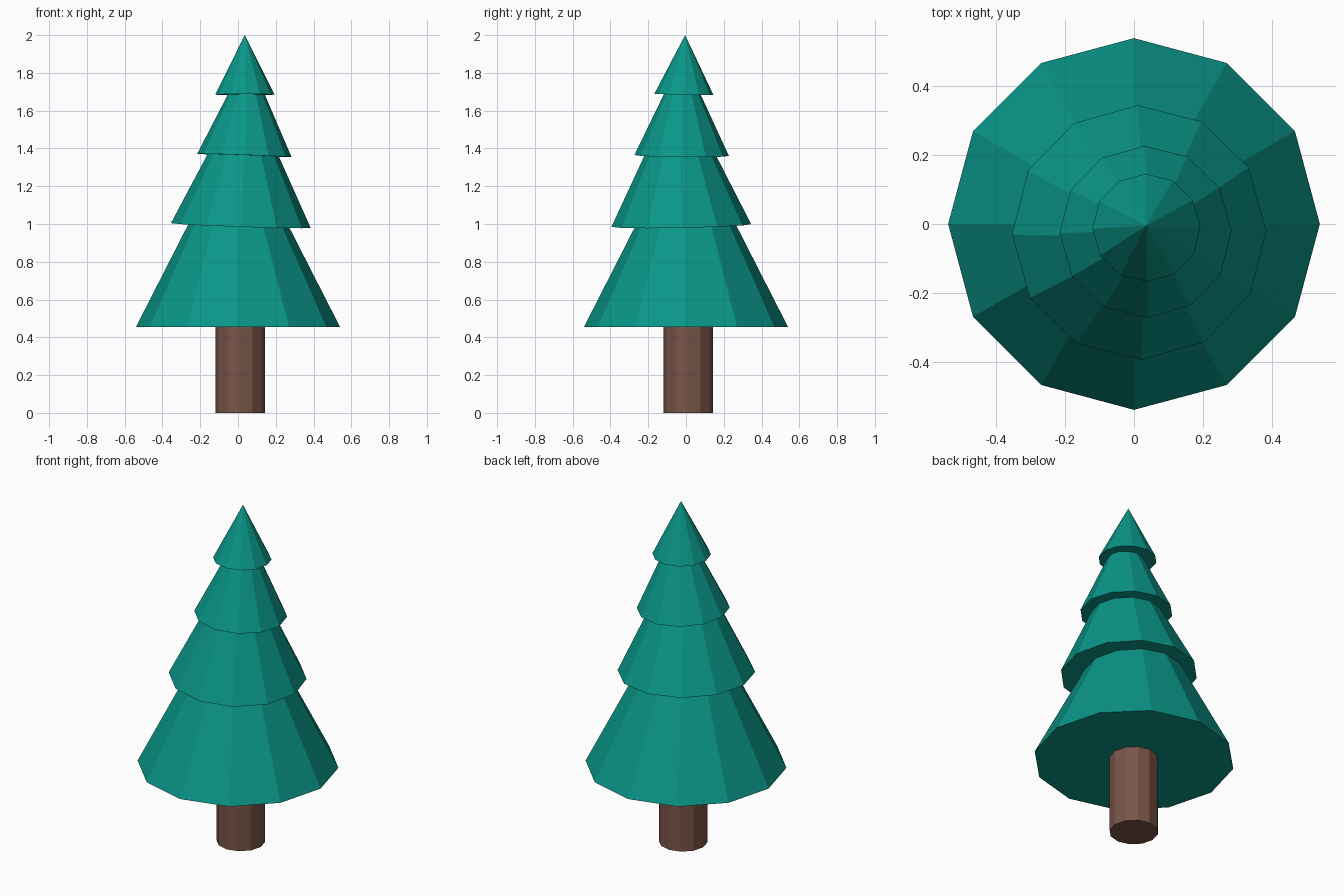
import bpy
import bmesh
from mathutils import Euler, Matrix, Vector

cube = bpy.data.objects.get("Cube")
if cube:
    bpy.data.objects.remove(cube, do_unlink=True)

SIDES = 12


def material(name, rgb):
    mat = bpy.data.materials.new(name)
    mat.use_nodes = True
    color = (*rgb, 1.0)
    mat.diffuse_color = color
    mat.node_tree.nodes["Principled BSDF"].inputs["Base Color"].default_value = color
    return mat


def faceted_cone(name, mat, base, bottom, top, height, tilt=(0, 0, 0)):
    """Closed flat-shaded cone or cylinder standing on the point base."""
    bm = bmesh.new()
    bmesh.ops.create_cone(bm, cap_ends=True, segments=SIDES, radius1=bottom,
                          radius2=top, depth=height,
                          matrix=Matrix.Translation((0, 0, height / 2)))
    bmesh.ops.remove_doubles(bm, verts=bm.verts, dist=0.0001)
    bmesh.ops.recalc_face_normals(bm, faces=bm.faces)
    mesh = bpy.data.meshes.new(name)
    bm.to_mesh(mesh)
    bm.free()
    mesh.materials.append(mat)
    obj = bpy.data.objects.new(name, mesh)
    obj.location = Vector(base)
    obj.rotation_euler = Euler(tilt)
    bpy.context.collection.objects.link(obj)
    return obj


bark = material("bark_brown", (0.191, 0.091, 0.065))
needles = material("needle_teal", (0.003, 0.305, 0.246))

# Trunk, running up into the lowest tier
faceted_cone("trunk", bark, (0.011, 0.011, 0), 0.131, 0.131, 0.6)

# Foliage tiers, each sitting slightly off axis: base, radius, height, tilt
tiers = {
    "lowest_foliage": ((0, 0, 0.455), 0.54, 1.06, (0, 0, 0)),
    "lower_foliage": ((0.015, -0.025, 0.992), 0.37, 0.76, (0.02, 0.034, 0.015)),
    "upper_foliage": ((0.034, -0.023, 1.363), 0.25, 0.53, (-0.01, 0.036, 0.015)),
    "top_foliage": ((0.036, -0.011, 1.685), 0.157, 0.315, (-0.02, 0, 0.015)),
}
for name, (base, radius, height, tilt) in tiers.items():
    faceted_cone(name, needles, base, radius, 0, height, tilt)
